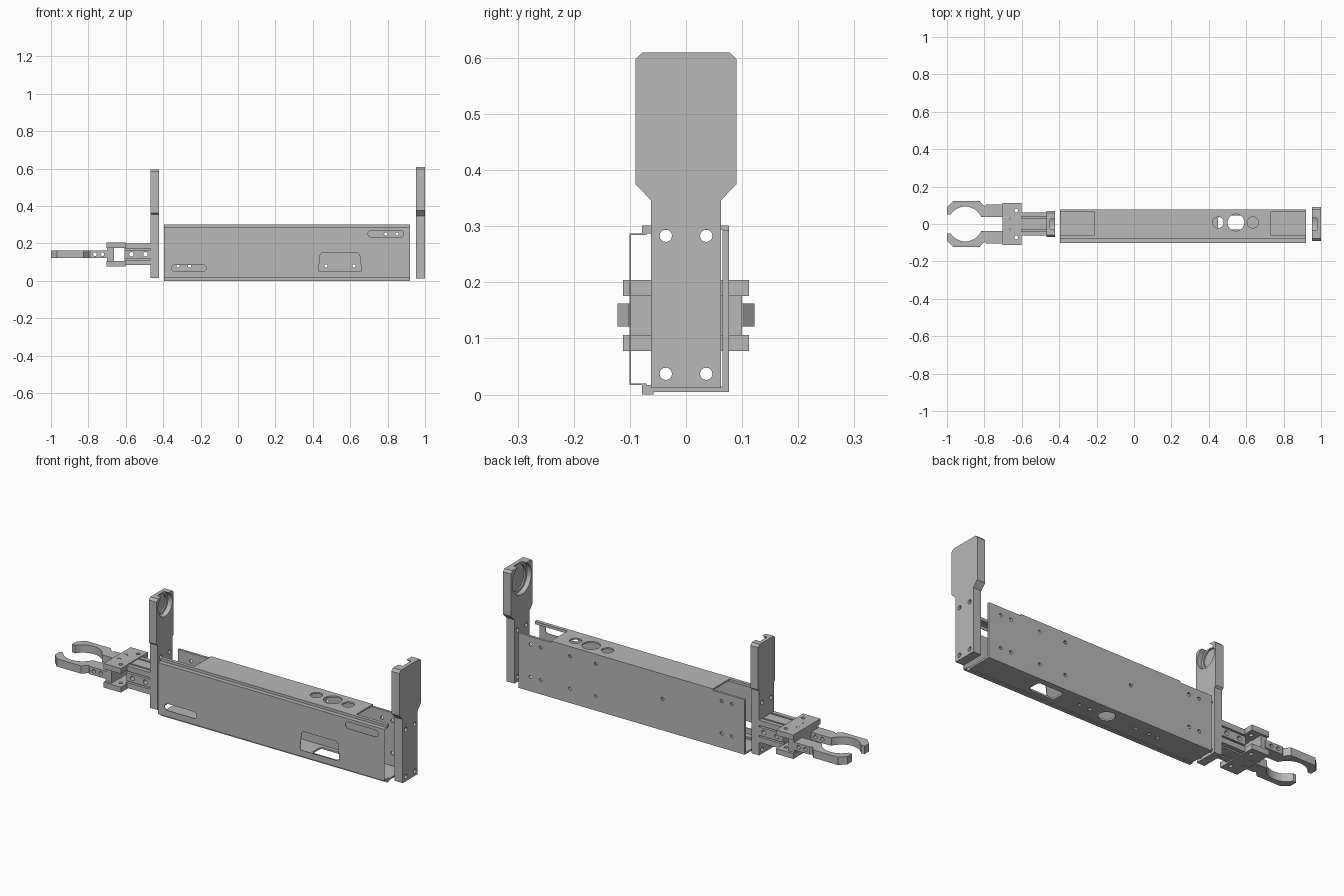
import bpy, bmesh, math
from mathutils import Vector

if "Cube" in bpy.data.objects:
    bpy.data.objects.remove(bpy.data.objects["Cube"])

metal = bpy.data.materials.new("plain grey metal")
metal.use_nodes = True
GREY = (0.48, 0.48, 0.48, 1)
metal.diffuse_color = GREY
metal.node_tree.nodes["Principled BSDF"].inputs["Base Color"].default_value = GREY


def prism(name, axis, pts, lo, hi):
    """Extrude a 2D outline along an axis: X uses (y,z), Y uses (x,z), Z uses (x,y)."""
    place = {"X": lambda u, v, w: (w, u, v),
             "Y": lambda u, v, w: (u, w, v),
             "Z": lambda u, v, w: (u, v, w)}[axis]
    bm = bmesh.new()
    face = bm.faces.new([bm.verts.new(place(u, v, lo)) for u, v in pts])
    ext = bmesh.ops.extrude_face_region(bm, geom=[face])
    verts = [g for g in ext["geom"] if isinstance(g, bmesh.types.BMVert)]
    bmesh.ops.translate(bm, verts=verts, vec=Vector(place(0, 0, hi - lo)))
    bmesh.ops.recalc_face_normals(bm, faces=bm.faces)
    me = bpy.data.meshes.new(name)
    bm.to_mesh(me)
    bm.free()
    me.materials.append(metal)
    ob = bpy.data.objects.new(name, me)
    bpy.context.collection.objects.link(ob)
    return ob


def rect(u0, u1, v0, v1):
    return [(u0, v0), (u1, v0), (u1, v1), (u0, v1)]


def box(name, x0, x1, y0, y1, z0, z1):
    return prism(name, "Z", rect(x0, x1, y0, y1), z0, z1)


def arc(u, v, r, a0, a1, n):
    angles = [math.radians(a0 + (a1 - a0) * i / n) for i in range(n + 1)]
    return [(u + r * math.cos(a), v + r * math.sin(a)) for a in angles]


def circle(u, v, r, n=24):
    return arc(u, v, r, 0, 360, n)[:-1]


def rounded(u0, u1, v0, v1, r):
    return (arc(u1 - r, v1 - r, r, 0, 90, 6) + arc(u0 + r, v1 - r, r, 90, 180, 6)
            + arc(u0 + r, v0 + r, r, 180, 270, 6) + arc(u1 - r, v0 + r, r, 270, 360, 6))


def cut(ob, axis, outlines, lo, hi):
    """Subtract extruded outlines from a part."""
    bpy.context.view_layer.objects.active = ob
    for pts in outlines:
        tool = prism("cutter", axis, pts, lo, hi)
        mod = ob.modifiers.new("cut", "BOOLEAN")
        mod.operation, mod.solver, mod.object = "DIFFERENCE", "EXACT", tool
        bpy.ops.object.modifier_apply(modifier=mod.name)
        bpy.data.objects.remove(tool)


def mirror_y(pts):
    return [(-u, v) for u, v in reversed(pts)]


# Housing: back panel with screw holes
X0, X1 = -0.395, 0.92
back = box("back_panel", X0, X1, 0.065, 0.077, 0.005, 0.293)
holes = [(x, z) for x in (-0.32, -0.26, 0.47, 0.62, 0.79, 0.85) for z in (0.08, 0.25)]
cut(back, "Y", [circle(x, z, 0.009, 12) for x, z in holes + [(0.083, 0.17)]], 0.05, 0.1)

# Housing: top cover between the open ends
top = box("top_cover", -0.21, 0.73, -0.06, 0.077, 0.293, 0.301)
cut(top, "Z", [circle(0.45, 0.008, 0.03), circle(0.545, 0.008, 0.045),
               circle(0.635, 0.008, 0.03)], 0.28, 0.32)

# Housing: bottom plate
base = box("bottom_plate", X0, X1, -0.06, 0.065, 0.005, 0.014)
small = [circle(x, 0.01, 0.01, 12) for x in (-0.13, -0.08, 0.0, 0.27, 0.33)]
cut(base, "Z", [rounded(0.45, 0.6, -0.03, 0.045, 0.015), circle(0.17, 0.01, 0.04)] + small,
    -0.02, 0.03)

# Housing: lips that carry the front cover
box("upper_lip", X0, X1, -0.078, -0.06, 0.287, 0.301)
box("lower_lip", X0, X1, -0.078, -0.058, 0.0, 0.017)

# Housing: folded sheet front cover
T = 0.003
cover = prism("front_cover", "X", [
    (-0.07, 0.287), (-0.101, 0.287), (-0.101, 0.017), (-0.07, 0.017),
    (-0.07, 0.017 + T), (-0.101 + T, 0.017 + T), (-0.101 + T, 0.287 - T), (-0.07, 0.287 - T)],
    X0, X1)
window = [(0.43, 0.055), (0.435, 0.05), (0.655, 0.05), (0.66, 0.055),
          (0.65, 0.14), (0.64, 0.15), (0.45, 0.15), (0.44, 0.14)]
cut(cover, "Y", [rounded(-0.355, -0.17, 0.05, 0.085, 0.017),
                 rounded(0.695, 0.885, 0.235, 0.27, 0.017), window], -0.12, -0.085)


# End posts with a round bearing seat on the inner face
def post(name, x0, x1, z0, z1, neck, head, step0, step1, seat, inner):
    c = 0.012
    half = [(neck, z0), (neck, step0), (head, step1), (head, z1 - c), (head - c, z1)]
    ob = prism(name, "X", half + mirror_y(half), x0, x1)
    cut(ob, "X", [circle(y, z, 0.011, 16) for y in (-0.036, 0.036) for z in (0.037, 0.283)],
        x0 - 0.02, x1 + 0.02)
    zc = z1 - seat + 0.007
    wide = (x0 - 0.01, x0 + 0.026) if inner < 0 else (x1 - 0.026, x1 + 0.01)
    deep = (x0 - 0.01, x0 + 0.034) if inner < 0 else (x1 - 0.034, x1 + 0.01)
    cut(ob, "X", [circle(0, zc, seat, 40)], *wide)
    cut(ob, "X", [circle(0, zc, seat - 0.012, 40)], *deep)


post("right_end_post", 0.953, 1.0, 0.012, 0.61, 0.062, 0.09, 0.346, 0.375, 0.08, -1)
post("left_end_post", -0.468, -0.423, 0.015, 0.596, 0.062, 0.07, 0.354, 0.362, 0.06, 1)

# Gripper slide: grooved bar
quarter = [(0.062, 0.0), (0.062, 0.022), (0.045, 0.022), (0.045, 0.03), (0.062, 0.03),
           (0.062, 0.058), (0.04, 0.058), (0.04, 0.048), (0.03, 0.048), (0.03, 0.058)]
right_half = [(y, -z) for y, z in reversed(quarter[1:])] + quarter
outline = [(y, z + 0.142) for y, z in right_half + mirror_y(right_half)]
bar = []
for p in outline:
    if p not in bar:
        bar.append(p)
slide = prism("gripper_slide", "X", bar, -0.606, -0.46)
cut(slide, "Y", [circle(x, 0.142, 0.012, 16) for x in (-0.57, -0.495)], -0.08, 0.08)

# Gripper head: front slab between two drilled plates
slab = prism("gripper_slab", "X", rounded(-0.1, 0.1, 0.08, 0.203, 0.012), -0.7, -0.664)
for name, z0, z1 in (("upper_plate", 0.176, 0.204), ("lower_plate", 0.078, 0.106)):
    plate = box(name, -0.702, -0.602, -0.112, 0.112, z0, z1)
    cut(plate, "Z", [circle(x, s * y, 0.01, 16) for x, y in ((-0.63, 0.072), (-0.67, 0.028))
                     for s in (-1, 1)], z0 - 0.01, z1 + 0.01)

# Gripper fingers: curved jaws on drilled stems
for name, s in (("left_finger", 1), ("right_finger", -1)):
    pts = [(-0.69, 0.037), (-0.69, 0.103), (-0.79, 0.103), (-0.8, 0.095), (-0.825, 0.122),
           (-0.967, 0.122), (-1.0, 0.09), (-1.0, 0.052), (-0.985, 0.052)]
    pts += arc(-0.902, 0.0, 0.093, 148, 24, 20) + [(-0.79, 0.037)]
    finger = prism(name, "Z", [(x, s * y) for x, y in pts], 0.121, 0.162)
    cut(finger, "Y", [circle(x, 0.142, 0.01, 16) for x in (-0.765, -0.725)], -0.15, 0.15)

# Smooth the round edges while keeping corners crisp
bpy.ops.object.select_all(action="DESELECT")
for ob in bpy.context.collection.objects:
    if ob.type == "MESH" and metal.name in ob.data.materials:
        ob.select_set(True)
        bpy.context.view_layer.objects.active = ob
bpy.ops.object.shade_smooth_by_angle(angle=math.radians(30))
